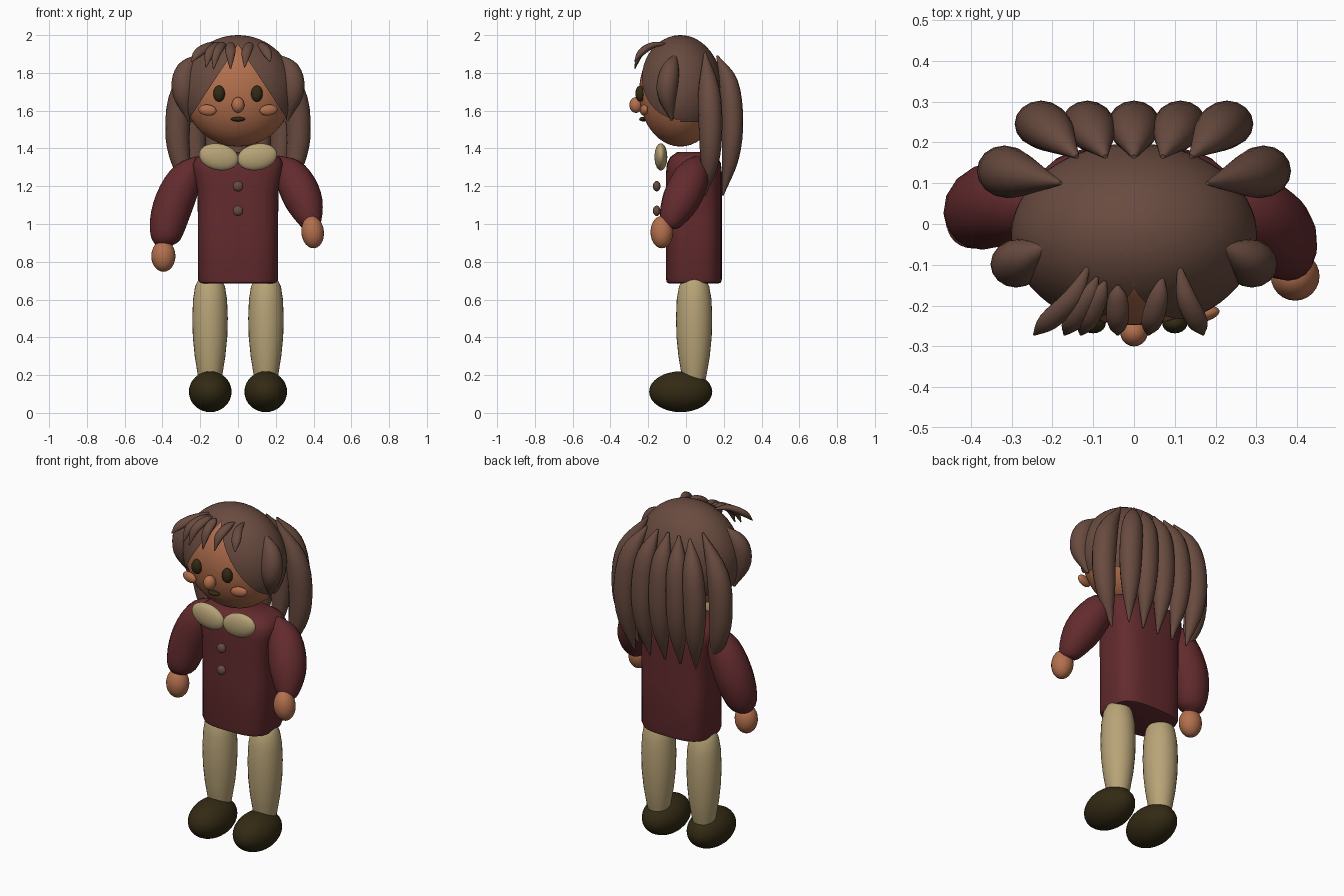
import bpy, bmesh, math
from mathutils import Vector, Matrix

if "Cube" in bpy.data.objects:
    bpy.data.objects.remove(bpy.data.objects["Cube"])


def material(name, rgb):
    m = bpy.data.materials.new(name)
    m.use_nodes = True
    m.diffuse_color = (*rgb, 1)
    m.node_tree.nodes["Principled BSDF"].inputs["Base Color"].default_value = (*rgb, 1)
    return m


SKIN = material("warm skin", (0.45, 0.16, 0.075))
HAIR = material("brown hair", (0.14, 0.07, 0.05))
COAT = material("dark red cloth", (0.125, 0.024, 0.027))
CREAM = material("cream cloth", (0.48, 0.37, 0.185))
DARK = material("dark leather", (0.033, 0.023, 0.007))


def finish(bm, name, mat):
    bmesh.ops.recalc_face_normals(bm, faces=bm.faces)
    me = bpy.data.meshes.new(name)
    bm.to_mesh(me)
    bm.free()
    me.materials.append(mat)
    ob = bpy.data.objects.new(name, me)
    bpy.context.collection.objects.link(ob)
    bpy.ops.object.select_all(action='DESELECT')
    ob.select_set(True)
    bpy.context.view_layer.objects.active = ob
    bpy.ops.object.shade_smooth_by_angle(angle=math.radians(50))
    return ob


def ball_mesh(center, radii, tilt=0, turn=0, seg=32):
    """Ellipsoid, tilted about y and turned about z."""
    bm = bmesh.new()
    rot = Matrix.Rotation(turn, 4, 'Z') @ Matrix.Rotation(tilt, 4, 'Y')
    mx = Matrix.Translation(center) @ rot @ Matrix.Diagonal((*radii, 1))
    bmesh.ops.create_uvsphere(bm, u_segments=seg, v_segments=seg // 2, radius=1, matrix=mx)
    return bm


def ball(name, mat, center, radii, **kw):
    return finish(ball_mesh(center, radii, **kw), name, mat)


def spline(vals, t):
    """Catmull-Rom through equally spaced values, t from 0 to 1."""
    n = len(vals) - 1
    i = min(int(t * n), n - 1)
    f = t * n - i
    b, c = vals[i], vals[i + 1]
    a = vals[i - 1] if i else b * 2 - c
    d = vals[i + 2] if i + 2 <= n else c * 2 - b
    return (b * 2 + (c - a) * f + (a * 2 - b * 5 + c * 4 - d) * f * f
            + (b * 3 - a - c * 3 + d) * f ** 3) * 0.5


def lock(name, mat, path, radii, flat=1.0, side=(1, 0, 0), steps=16, seg=16):
    """Tapered tube along a smooth path; flat scales its depth."""
    pts = [Vector(p) for p in path]
    bm = bmesh.new()
    rings = []
    for k in range(steps + 1):
        t = k / steps
        p = spline(pts, t)
        tan = (spline(pts, min(t + .01, 1)) - spline(pts, max(t - .01, 0))).normalized()
        v = tan.cross(Vector(side)).normalized()
        u = v.cross(tan)
        r = max(spline(radii, t), 0.003)
        angles = [2 * math.pi * j / seg for j in range(seg)]
        rings.append([bm.verts.new(p + u * r * math.cos(a) + v * r * flat * math.sin(a))
                      for a in angles])
    return skin_rings(bm, rings, name, mat)


def skin_rings(bm, rings, name, mat):
    n = len(rings[0])
    for a, b in zip(rings, rings[1:]):
        for j in range(n):
            bm.faces.new((a[j], a[(j + 1) % n], b[(j + 1) % n], b[j]))
    bm.faces.new(rings[0])
    bm.faces.new(rings[-1])
    return finish(bm, name, mat)


def stack(name, mat, cx, cy, sections, power=2, seg=40):
    """Loft of superellipse sections given as (z, rx, ry)."""
    bm = bmesh.new()
    rings = []
    for z, rx, ry in sections:
        ring = []
        for j in range(seg):
            c, s = math.cos(2 * math.pi * j / seg), math.sin(2 * math.pi * j / seg)
            k = (abs(c) ** power + abs(s) ** power) ** (-1 / power)
            ring.append(bm.verts.new((cx + rx * c * k, cy + ry * s * k, z)))
        rings.append(ring)
    return skin_rings(bm, rings, name, mat)


# Head and the hair cap, cut open around the face
head = Vector((0, -0.03, 1.70))
ball("head", SKIN, head, (0.288, 0.218, 0.29), seg=48)
bm = ball_mesh(head, (0.302, 0.228, 0.3), seg=64)
apex, slope = Vector((0, 0, 1.95)), 0.66
planes = [(Vector((0, 0, 1.54)), (0, 0, 1))]
planes += [(apex, (s, 0, slope)) for s in (-1, 1)]
for co, no in planes:
    bmesh.ops.bisect_plane(bm, geom=bm.verts[:] + bm.edges[:] + bm.faces[:],
                           plane_co=co, plane_no=no)
gone = []
for f in bm.faces:
    c = f.calc_center_median()
    if c.z < 1.54 or (c.y < head.y and abs(c.x) < slope * (apex.z - c.z)):
        gone.append(f)
bmesh.ops.delete(bm, geom=gone, context='FACES')
finish(bm, "hair_cap", HAIR)

# Face
ball("nose", SKIN, (0, -0.265, 1.63), (0.034, 0.035, 0.042), seg=20)
ball("mouth", DARK, (0, -0.226, 1.555), (0.038, 0.022, 0.012), seg=20)

# Coat with rounded shoulders, and its buttons
stack("coat", COAT, 0, 0.042, [
    (0.685, 0.185, 0.13), (0.69, 0.203, 0.143), (0.71, 0.212, 0.148), (1.0, 0.212, 0.148),
    (1.18, 0.215, 0.148), (1.27, 0.235, 0.148), (1.32, 0.24, 0.143), (1.355, 0.22, 0.125),
    (1.38, 0.17, 0.09)], power=3.2)
for z in (1.07, 1.2):
    ball("button", HAIR, (0, -0.155, z), (0.028, 0.02, 0.028), seg=16)

# Paired parts
for s, label in ((1, "left"), (-1, "right")):
    ball(label + "_eye", DARK, (s * 0.1, -0.243, 1.69), (0.031, 0.025, 0.043), seg=20)
    ball(label + "_cheek", SKIN, (s * 0.162, -0.222, 1.603), (0.049, 0.02, 0.029),
         turn=s * 0.2, tilt=-s * 0.1, seg=20)
    ball(label + "_collar", CREAM, (s * 0.102, -0.133, 1.355), (0.106, 0.034, 0.07),
         tilt=-s * 0.2)
    stack(label + "_leg", CREAM, s * 0.148, 0.043, [
        (0.14, 0.05, 0.05), (0.2, 0.065, 0.066), (0.3, 0.081, 0.083), (0.4, 0.091, 0.093),
        (0.5, 0.094, 0.096), (0.6, 0.09, 0.092), (0.67, 0.079, 0.08), (0.71, 0.06, 0.06),
        (0.73, 0.03, 0.03)], seg=28)
    ball(label + "_shoe", DARK, (s * 0.147, -0.028, 0.112), (0.113, 0.167, 0.108))
    # Side hair
    lock(label + "_temple_lock", HAIR,
         [(s * 0.2, -0.05, 1.9), (s * 0.275, -0.085, 1.81), (s * 0.288, -0.1, 1.69),
          (s * 0.262, -0.075, 1.55)], [0.004, 0.05, 0.053, 0.006], side=(0, 1, 0), flat=1.1)
    lock(label + "_side_lock", HAIR,
         [(s * 0.18, 0.1, 1.91), (s * 0.29, 0.122, 1.71), (s * 0.32, 0.13, 1.5),
          (s * 0.3, 0.125, 1.32), (s * 0.24, 0.1, 1.15)],
         [0.005, 0.057, 0.062, 0.047, 0.004], side=(0, 1, 0), flat=1.05)

# Sleeves and hands in an uneven pose
lock("left_sleeve", COAT, [(0.2, 0.07, 1.34), (0.28, 0.035, 1.26), (0.345, -0.025, 1.13),
     (0.385, -0.085, 1.01), (0.39, -0.1, 0.98)], [0.03, 0.09, 0.101, 0.06, 0.015], side=(0, 1, 0))
ball("left_hand", SKIN, (0.395, -0.128, 0.957), (0.06, 0.06, 0.086), tilt=-0.1, seg=24)
lock("right_sleeve", COAT, [(-0.2, 0.055, 1.34), (-0.28, 0.052, 1.24), (-0.35, 0.045, 1.08),
     (-0.385, 0.02, 0.93), (-0.39, 0.01, 0.87)], [0.03, 0.09, 0.104, 0.08, 0.02], side=(0, 1, 0))
ball("right_hand", SKIN, (-0.395, 0.0, 0.83), (0.064, 0.06, 0.083), seg=24)

# Long locks fanned over the back
for i in range(-2, 3):
    lock("back_lock", HAIR,
         [(i * 0.07, 0.165, 1.89), (i * 0.1, 0.225, 1.75), (i * 0.114, 0.245, 1.55),
          (i * 0.112, 0.235, 1.35), (i * 0.1, 0.195, 1.15)],
         [0.006, 0.055, 0.064, 0.05, 0.004], flat=0.9)

# Fringe: root x, root y, tip x, tip z
for rx, ry, tx, tz in ((-0.11, -0.1, -0.245, 1.86), (-0.09, -0.13, -0.17, 1.83),
                       (-0.07, -0.14, -0.13, 1.82), (-0.04, -0.15, -0.04, 1.82),
                       (0.07, -0.13, 0.035, 1.83), (0.11, -0.1, 0.17, 1.86)):
    lock("fringe_lock", HAIR,
         [(rx, ry, 1.955), (rx * 0.7 + tx * 0.3, -0.18, 1.945),
          (rx * 0.25 + tx * 0.75, -0.24, 1.905), (tx, -0.272, tz)],
         [0.004, 0.024, 0.026, 0.003], flat=0.7, steps=12, seg=12)
